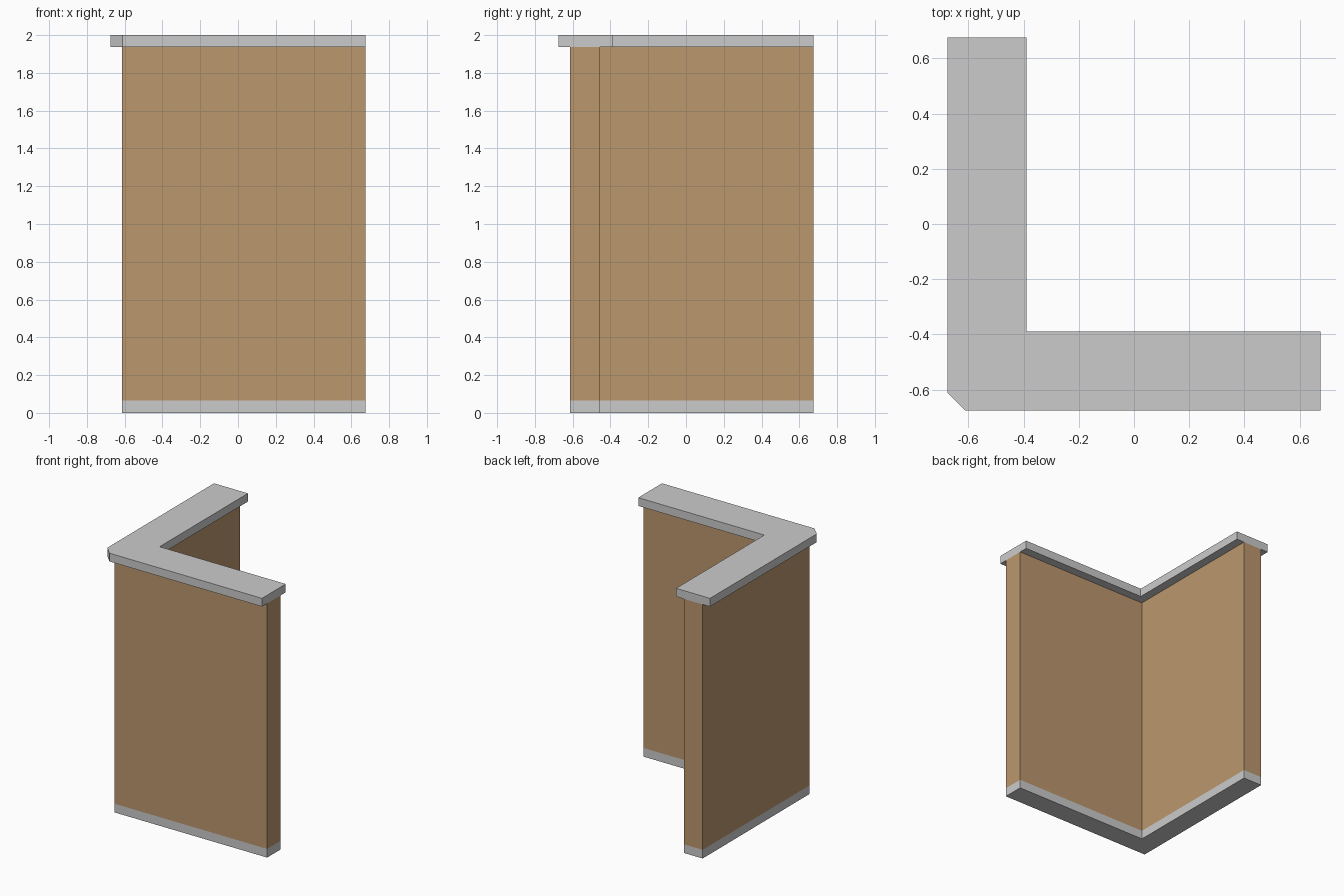
import bpy, bmesh

if "Cube" in bpy.data.objects:
    bpy.data.objects.remove(bpy.data.objects["Cube"])

END = 0.675      # far ends of both arms

brown = bpy.data.materials.new("brown_panel")
brown.diffuse_color = (0.50, 0.31, 0.155, 1)
brown.use_nodes = True
brown.node_tree.nodes["Principled BSDF"].inputs["Base Color"].default_value = brown.diffuse_color


def l_profile(outer, inner, chamfer=0.0):
    """L-shaped outline, counter-clockwise, with optional chamfered outer corner."""
    corner = [(outer, outer)]
    if chamfer:
        corner = [(outer, outer + chamfer), (outer + chamfer, outer)]
    return corner + [(END, outer), (END, inner), (inner, inner), (inner, END), (outer, END)]


def extrude_part(name, profile, z0, z1, bottom=True, top=True, material=None):
    """Extrude an outline from z0 to z1; ends hidden inside other parts may stay open."""
    bm = bmesh.new()
    low = [bm.verts.new((x, y, z0)) for x, y in profile]
    high = [bm.verts.new((x, y, z1)) for x, y in profile]
    n = len(profile)
    for i in range(n):
        j = (i + 1) % n
        bm.faces.new((low[i], low[j], high[j], high[i]))
    if bottom:
        bm.faces.new(low[::-1])
    if top:
        bm.faces.new(high)
    mesh = bpy.data.meshes.new(name)
    bm.to_mesh(mesh)
    bm.free()
    if material:
        mesh.materials.append(material)
    obj = bpy.data.objects.new(name, mesh)
    bpy.context.collection.objects.link(obj)
    return obj


# Base strip and wall share one footprint; the cap overhangs both sides
wall_outline = l_profile(-0.613, -0.455)
extrude_part("base_strip", wall_outline, 0.0, 0.066, top=False)
extrude_part("corner_wall", wall_outline, 0.066, 1.937, bottom=False, top=False, material=brown)
extrude_part("top_cap", l_profile(-END, -0.389, chamfer=0.064), 1.937, 2.0)
